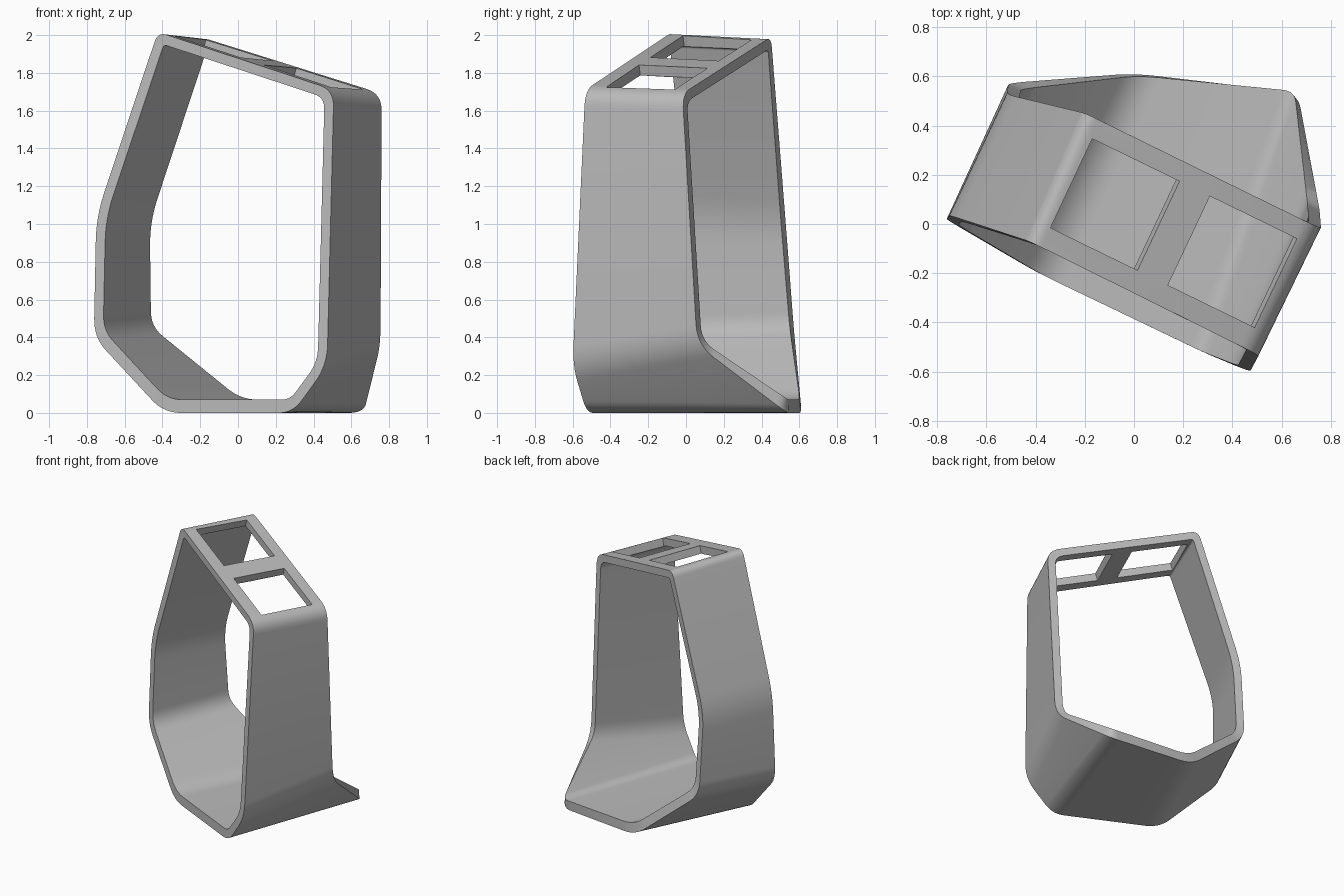
import bpy, bmesh, math
from mathutils import Vector, Matrix

cube = bpy.data.objects.get("Cube")
if cube:
    bpy.data.objects.remove(cube, do_unlink=True)

TURN = Matrix.Rotation(math.radians(-26), 4, 'Z')
STEPS = 8

grey = bpy.data.materials.new("light_grey")
grey.use_nodes = True
grey.diffuse_color = (0.5, 0.5, 0.5, 1)
grey.node_tree.nodes["Principled BSDF"].inputs["Base Color"].default_value = (0.5, 0.5, 0.5, 1)

# Rim corners (across, depth, height), clockwise from the high top corner
front = [(-.35, -.25, 2.017), (.69, -.257, 1.71), (.687, -.333, .25), (.49, -.345, 0),
         (-.266, -.35, 0), (-.694, -.318, .4), (-.69, -.297, 1.04)]
back = [(-.375, .318, 1.99), (.692, .316, 1.69), (.652, .384, .36), (.364, .772, 0),
        (-.27, .55, 0), (-.71, .291, .42), (-.695, .247, 1.02)]
wall = [.055, .055, .055, .07, .065, .055, .055]      # thickness of the side after each corner
outer_cut = [.055, .09, .11, .08, .1, .1, .13]        # rounding of each corner
inner_cut = [.02, .06, .08, .05, .09, .08, .13]


def inset(loop):
    """Move every side inwards by its wall thickness."""
    n = len(loop)
    sides = []
    for i in range(n):
        a, b = loop[i], loop[(i + 1) % n]
        d = Vector((b[0] - a[0], b[2] - a[2])).normalized()
        normal = Vector((d.y, -d.x))
        sides.append((normal, normal.dot(Vector((a[0], a[2]))) + wall[i]))
    result = []
    for i in range(n):
        (p, r), (q, s) = sides[i - 1], sides[i]
        det = p.x * q.y - p.y * q.x
        result.append(((r * q.y - s * p.y) / det, loop[i][1], (p.x * s - q.x * r) / det))
    return result


def rounded(loop, cuts):
    """Replace each corner with a short curve."""
    pts = [Vector(p) for p in loop]
    out = []
    for i, p in enumerate(pts):
        a = p + (pts[i - 1] - p).normalized() * cuts[i]
        b = p + (pts[(i + 1) % len(pts)] - p).normalized() * cuts[i]
        for k in range(STEPS + 1):
            t = k / STEPS
            out.append(a * (1 - t) ** 2 + p * 2 * t * (1 - t) + b * t * t)
    return out


def make_object(name, bm):
    bmesh.ops.recalc_face_normals(bm, faces=bm.faces)
    mesh = bpy.data.meshes.new(name)
    bm.to_mesh(mesh)
    bm.free()
    mesh.materials.append(grey)
    obj = bpy.data.objects.new(name, mesh)
    bpy.context.collection.objects.link(obj)
    return obj


# Hollow band: outer and inner skins joined by the front and back rims
bm = bmesh.new()
loops = [rounded(front, outer_cut), rounded(back, outer_cut),
         rounded(inset(back), inner_cut), rounded(inset(front), inner_cut)]
rings = [[bm.verts.new(p) for p in loop] for loop in loops]
count = len(rings[0])
for r in range(4):
    a, b = rings[r], rings[(r + 1) % 4]
    for i in range(count):
        j = (i + 1) % count
        bm.faces.new((a[i], a[j], b[j], b[i]))
band = make_object("hollow_band", bm)
band.matrix_world = TURN

# Two openings through the sloping top
for name, u in (("left_opening_cutter", .428), ("right_opening_cutter", -.103)):
    bm = bmesh.new()
    bmesh.ops.create_cube(bm, size=1, matrix=Matrix.Diagonal((.41, .4, .3, 1)))
    cutter = make_object(name, bm)
    height = 2.005 - .29 * (u + .35)
    cutter.matrix_world = (TURN @ Matrix.Translation((u, .037, height))
                           @ Matrix.Rotation(.28, 4, 'Y'))
    cutter.hide_render = True
    mod = band.modifiers.new("opening", 'BOOLEAN')
    mod.operation = 'DIFFERENCE'
    mod.solver = 'EXACT'
    mod.object = cutter
    bpy.context.view_layer.objects.active = band
    bpy.ops.object.modifier_apply(modifier=mod.name)
    bpy.data.objects.remove(cutter, do_unlink=True)

# Soft bends, crisp rims
bpy.ops.object.select_all(action='DESELECT')
band.select_set(True)
bpy.context.view_layer.objects.active = band
bpy.ops.object.shade_smooth_by_angle(angle=math.radians(30))
